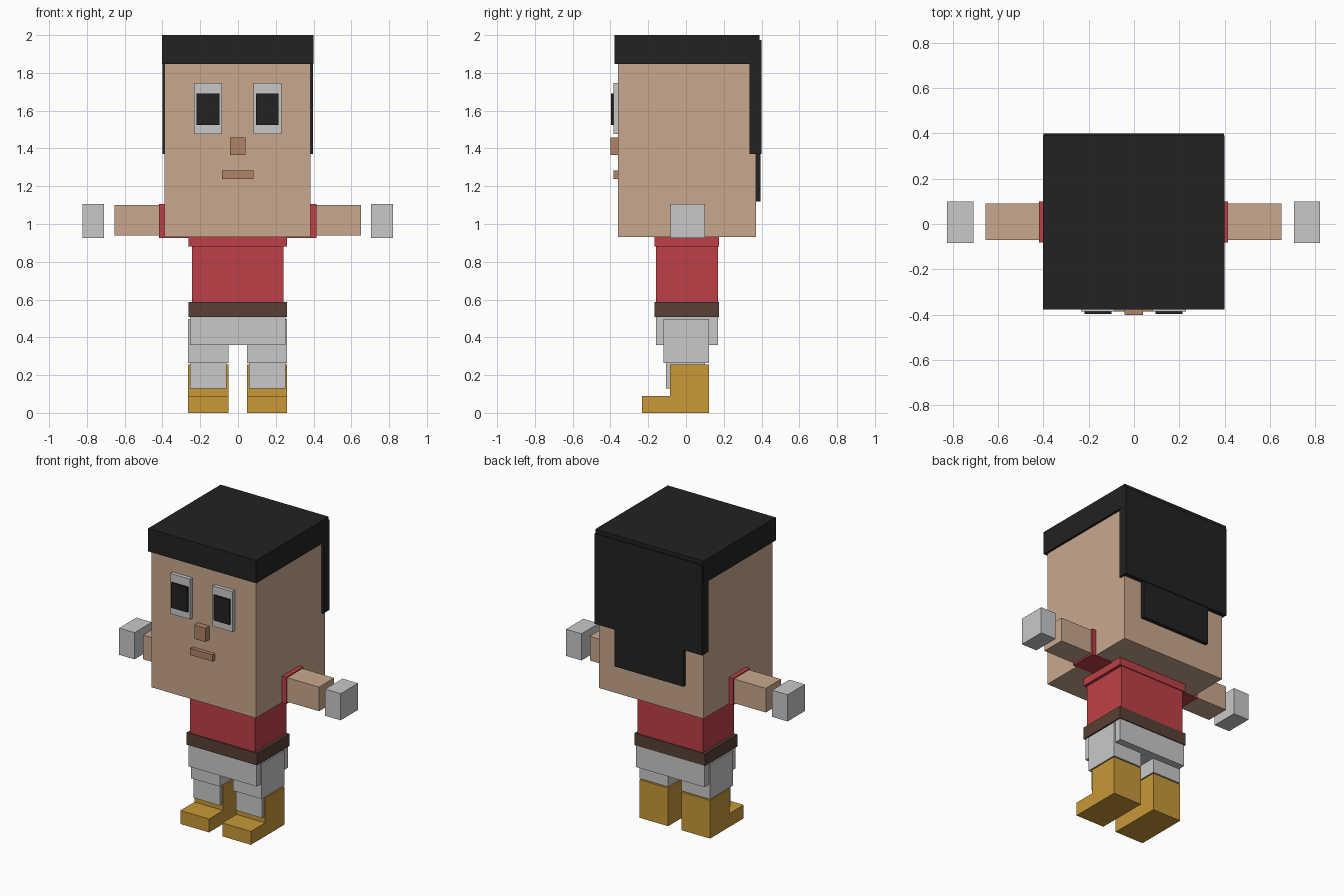
import bpy

if "Cube" in bpy.data.objects:
    bpy.data.objects.remove(bpy.data.objects["Cube"])

CX = -0.002  # body centre line


def paint(name, rgb):
    m = bpy.data.materials.new(name)
    lin = [((c / 255 + 0.055) / 1.055) ** 2.4 for c in rgb]
    m.diffuse_color = (*lin, 1)
    m.use_nodes = True
    m.node_tree.nodes["Principled BSDF"].inputs["Base Color"].default_value = m.diffuse_color
    return m


SKIN = paint("skin", (201, 169, 141))
FEATURE = paint("nose_brown", (176, 132, 102))
BLACK = paint("black", (34, 34, 34))
RED = paint("shirt_red", (190, 64, 71))
BELT = paint("belt_brown", (88, 64, 51))
WHITE = paint("light_grey", (201, 201, 201))
GOLD = paint("boot_gold", (200, 153, 56))


def box(name, x, y, z, mat):
    """Flat-faced box from (min, max) ranges on each axis."""
    bpy.ops.mesh.primitive_cube_add(size=1)
    ob = bpy.context.object
    ob.name = name
    for v in ob.data.vertices:
        v.co = [r[0] if c < 0 else r[1] for c, r in zip(v.co, (x, y, z))]
    ob.data.materials.append(mat)
    return ob


def centred(name, half, y, z, mat):
    return box(name, (CX - half, CX + half), y, z, mat)


def pair(name, x, y, z, mat):
    """Matching boxes on both sides of the body."""
    box(name + "_right", (CX + x[0], CX + x[1]), y, z, mat)
    box(name + "_left", (CX - x[1], CX - x[0]), y, z, mat)


# Head and hair
centred("head", 0.387, (-0.36, 0.37), (0.931, 1.95), SKIN)
box("hair_cap", (-0.402, 0.4), (-0.378, 0.39), (1.846, 2.0), BLACK)
box("hair_back", (-0.4, 0.398), (0.335, 0.4), (1.37, 1.975), BLACK)
centred("hair_nape", 0.255, (0.36, 0.394), (1.12, 1.45), BLACK)

# Face
pair("eye", (0.083, 0.231), (-0.385, -0.35), (1.476, 1.747), WHITE)
pair("pupil", (0.097, 0.217), (-0.397, -0.38), (1.524, 1.692), BLACK)
centred("nose", 0.041, (-0.401, -0.35), (1.365, 1.457), FEATURE)
centred("mouth", 0.083, (-0.385, -0.35), (1.238, 1.284), FEATURE)

# Shirt and belt
centred("torso", 0.242, (-0.16, 0.169), (0.55, 0.92), RED)
centred("shoulders", 0.261, (-0.168, 0.175), (0.88, 1.1), RED)
centred("belt", 0.261, (-0.168, 0.175), (0.507, 0.588), BELT)

# Arms
pair("sleeve", (0.22, 0.417), (-0.081, 0.1), (0.927, 1.107), RED)
pair("arm", (0.38, 0.653), (-0.071, 0.09), (0.938, 1.1), SKIN)
pair("hand", (0.707, 0.822), (-0.083, 0.1), (0.927, 1.106), WHITE)

# Trousers
centred("hips", 0.253, (-0.16, 0.169), (0.36, 0.51), WHITE)
pair("upper_leg", (0.049, 0.262), (-0.12, 0.122), (0.263, 0.498), WHITE)
pair("lower_leg", (0.059, 0.253), (-0.105, 0.1), (0.128, 0.27), WHITE)

# Boots
pair("boot_shaft", (0.049, 0.262), (-0.085, 0.122), (0.0, 0.255), GOLD)
pair("boot_toe", (0.049, 0.262), (-0.234, -0.085), (0.0, 0.09), GOLD)
